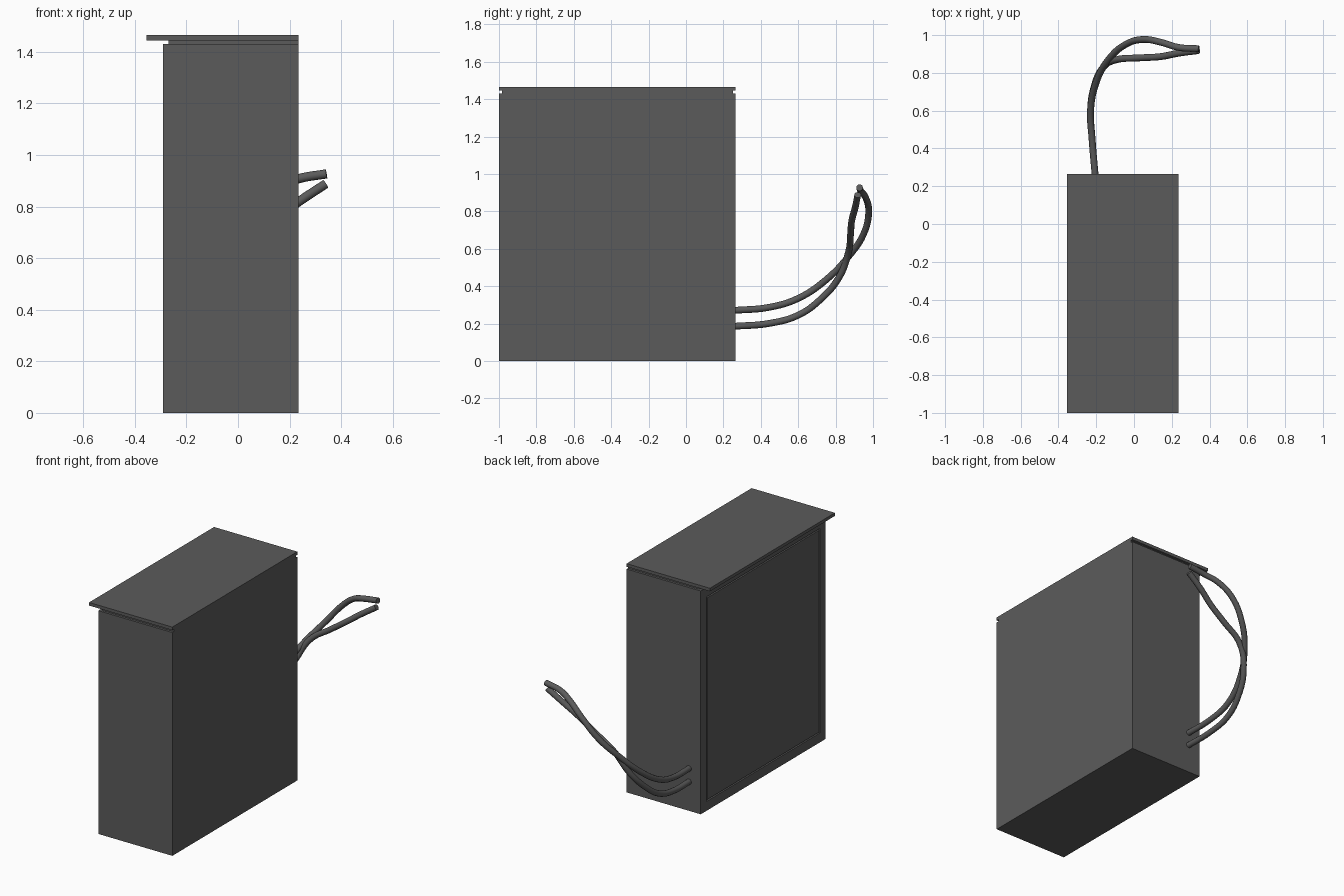
import bpy, bmesh
from mathutils import Vector

if "Cube" in bpy.data.objects:
    bpy.data.objects.remove(bpy.data.objects["Cube"])

grey = bpy.data.materials.new("dark_grey")
grey.diffuse_color = (0.105, 0.105, 0.105, 1)
grey.use_nodes = True
grey.node_tree.nodes["Principled BSDF"].inputs["Base Color"].default_value = grey.diffuse_color


def box(name, lo, hi):
    lo, hi = Vector(lo), Vector(hi)
    bm = bmesh.new()
    bmesh.ops.create_cube(bm, size=1)
    for v in bm.verts:
        v.co = Vector(((lo + hi)[i] / 2 + v.co[i] * (hi - lo)[i] for i in range(3)))
    me = bpy.data.meshes.new(name)
    bm.to_mesh(me)
    bm.free()
    me.materials.append(grey)
    ob = bpy.data.objects.new(name, me)
    bpy.context.collection.objects.link(ob)
    return ob


def cable(name, pts, radius=0.018):
    cu = bpy.data.curves.new(name, 'CURVE')
    cu.dimensions = '3D'
    cu.bevel_depth = radius
    cu.bevel_resolution = 4
    cu.use_fill_caps = True
    cu.resolution_u = 6
    sp = cu.splines.new('BEZIER')
    sp.bezier_points.add(len(pts) - 1)
    for p, co in zip(sp.bezier_points, pts):
        p.co = co
        p.handle_left_type = p.handle_right_type = 'AUTO'
    sp.use_smooth = True
    cu.materials.append(grey)
    ob = bpy.data.objects.new(name, cu)
    bpy.context.collection.objects.link(ob)


# Main casing, with a grooved door panel on the -x side
casing = box("casing", (-0.29, -1.0, 0), (0.235, 0.265, 1.43))
bm = bmesh.new()
bm.from_mesh(casing.data)
bm.normal_update()
side = [f for f in bm.faces if f.normal.x < -0.9]
bmesh.ops.inset_region(bm, faces=side, thickness=0.085)
bmesh.ops.inset_region(bm, faces=side, thickness=0.003, depth=-0.012)
bmesh.ops.inset_region(bm, faces=side, thickness=0.006)
bmesh.ops.inset_region(bm, faces=side, thickness=0.003, depth=0.012)
bm.to_mesh(casing.data)
bm.free()

# Spacer under the lid and overhanging lid
box("lid_spacer", (-0.27, -0.985, 1.425), (0.235, 0.25, 1.447))
box("lid", (-0.355, -1.0, 1.445), (0.235, 0.265, 1.465))

# Two cables leaving the back and curling upward
cable("upper_cable", [(-0.205, 0.25, 0.27), (-0.222, 0.45, 0.288), (-0.23, 0.6, 0.335),
                      (-0.2, 0.75, 0.435), (-0.135, 0.87, 0.56), (-0.045, 0.95, 0.68),
                      (0.055, 0.977, 0.80), (0.15, 0.96, 0.875), (0.235, 0.935, 0.908),
                      (0.343, 0.928, 0.927)])
cable("lower_cable", [(-0.205, 0.25, 0.185), (-0.222, 0.45, 0.202), (-0.23, 0.6, 0.245),
                      (-0.213, 0.72, 0.33), (-0.17, 0.82, 0.45), (-0.1, 0.868, 0.58),
                      (0.04, 0.88, 0.68), (0.14, 0.886, 0.75), (0.24, 0.905, 0.822),
                      (0.34, 0.918, 0.888)])
